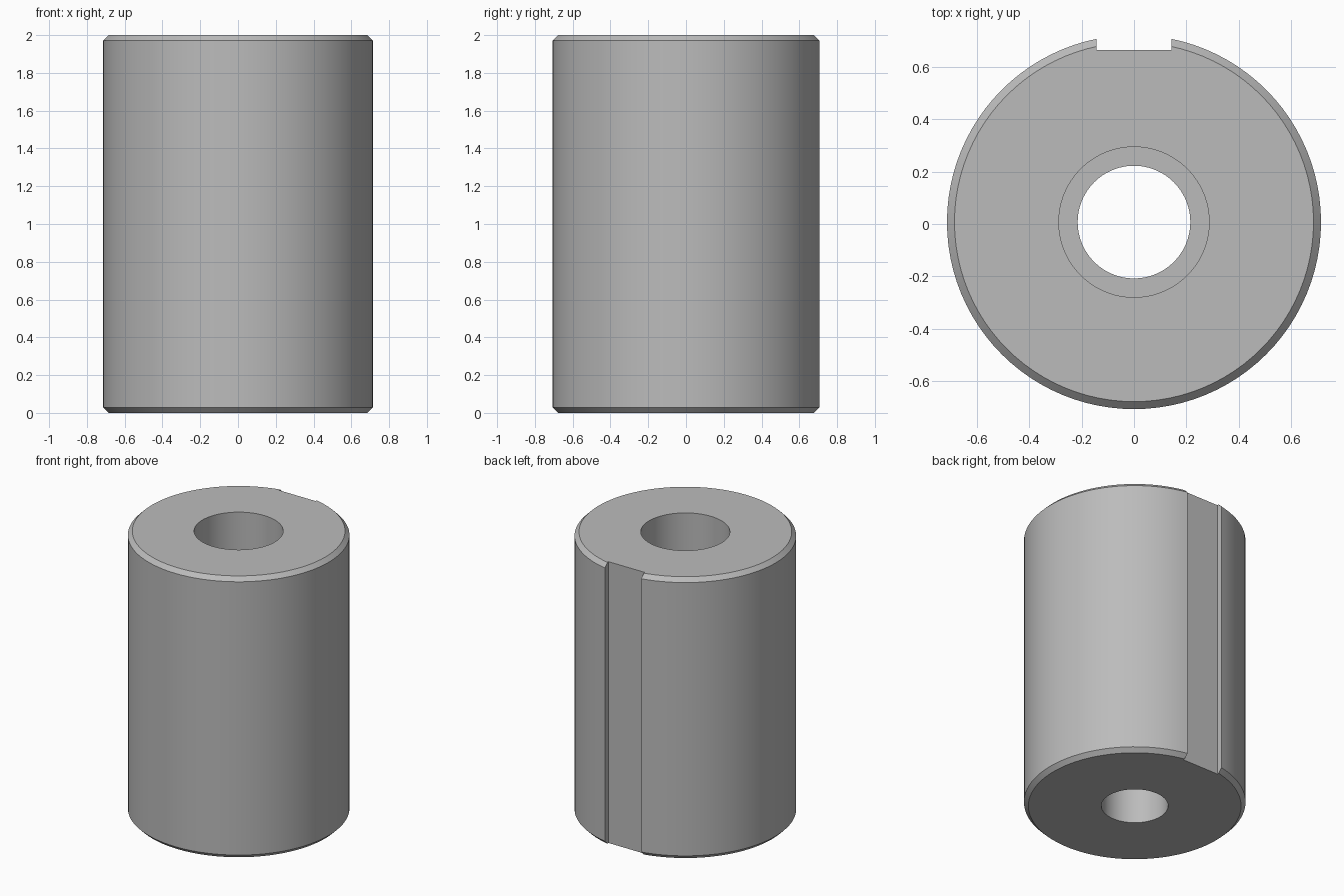
import bpy
import bmesh
import math
from mathutils import Vector

if "Cube" in bpy.data.objects:
    bpy.data.objects.remove(bpy.data.objects["Cube"], do_unlink=True)

RADIUS, HEIGHT, CHAMFER = 0.714, 2.0, 0.0286
BORE, COUNTERBORE, COUNTERBORE_FLOOR = 0.215, 0.287, 1.0
SLOT_WIDTH, SLOT_FLOOR = 0.286, 0.665
CENTRE_Y = 0.0073
SEGMENTS = 96

steel = bpy.data.materials.new("plain_grey")
grey = (0.5, 0.5, 0.5, 1.0)
steel.use_nodes = True
steel.diffuse_color = grey
steel.node_tree.nodes["Principled BSDF"].inputs["Base Color"].default_value = grey


def add_object(name, bm):
    bmesh.ops.recalc_face_normals(bm, faces=bm.faces)
    mesh = bpy.data.meshes.new(name)
    bm.to_mesh(mesh)
    bm.free()
    mesh.materials.append(steel)
    obj = bpy.data.objects.new(name, mesh)
    bpy.context.collection.objects.link(obj)
    return obj


# Sleeve: closed section with chamfered rims and a stepped bore, revolved about z
profile = [
    (BORE, 0), (RADIUS - CHAMFER, 0), (RADIUS, CHAMFER),
    (RADIUS, HEIGHT - CHAMFER), (RADIUS - CHAMFER, HEIGHT),
    (COUNTERBORE, HEIGHT), (COUNTERBORE, COUNTERBORE_FLOOR),
    (BORE, COUNTERBORE_FLOOR),
]
bm = bmesh.new()
verts = [bm.verts.new((r, 0, z)) for r, z in profile]
edges = [bm.edges.new((v, verts[i - 1])) for i, v in enumerate(verts)]
bmesh.ops.spin(bm, geom=verts + edges, cent=(0, 0, 0), axis=(0, 0, 1),
               angle=math.tau, steps=SEGMENTS, use_merge=True)
bmesh.ops.remove_doubles(bm, verts=bm.verts, dist=1e-5)
bmesh.ops.translate(bm, verts=bm.verts, vec=(0, CENTRE_Y, 0))
sleeve = add_object("slotted_sleeve", bm)

# Keyway cutter along the back
bm = bmesh.new()
bmesh.ops.create_cube(bm, size=1)
bmesh.ops.scale(bm, verts=bm.verts, vec=(SLOT_WIDTH, 0.4, HEIGHT * 1.2))
bmesh.ops.translate(bm, verts=bm.verts, vec=Vector((0, SLOT_FLOOR + 0.2, HEIGHT / 2)))
cutter = add_object("keyway_cutter", bm)

cut = sleeve.modifiers.new("keyway", "BOOLEAN")
cut.operation = "DIFFERENCE"
cut.solver = "EXACT"
cut.object = cutter

for obj in bpy.context.selected_objects:
    obj.select_set(False)
sleeve.select_set(True)
bpy.context.view_layer.objects.active = sleeve
bpy.ops.object.modifier_apply(modifier=cut.name)
bpy.data.objects.remove(cutter, do_unlink=True)
bpy.ops.object.shade_smooth_by_angle(angle=math.radians(30))
